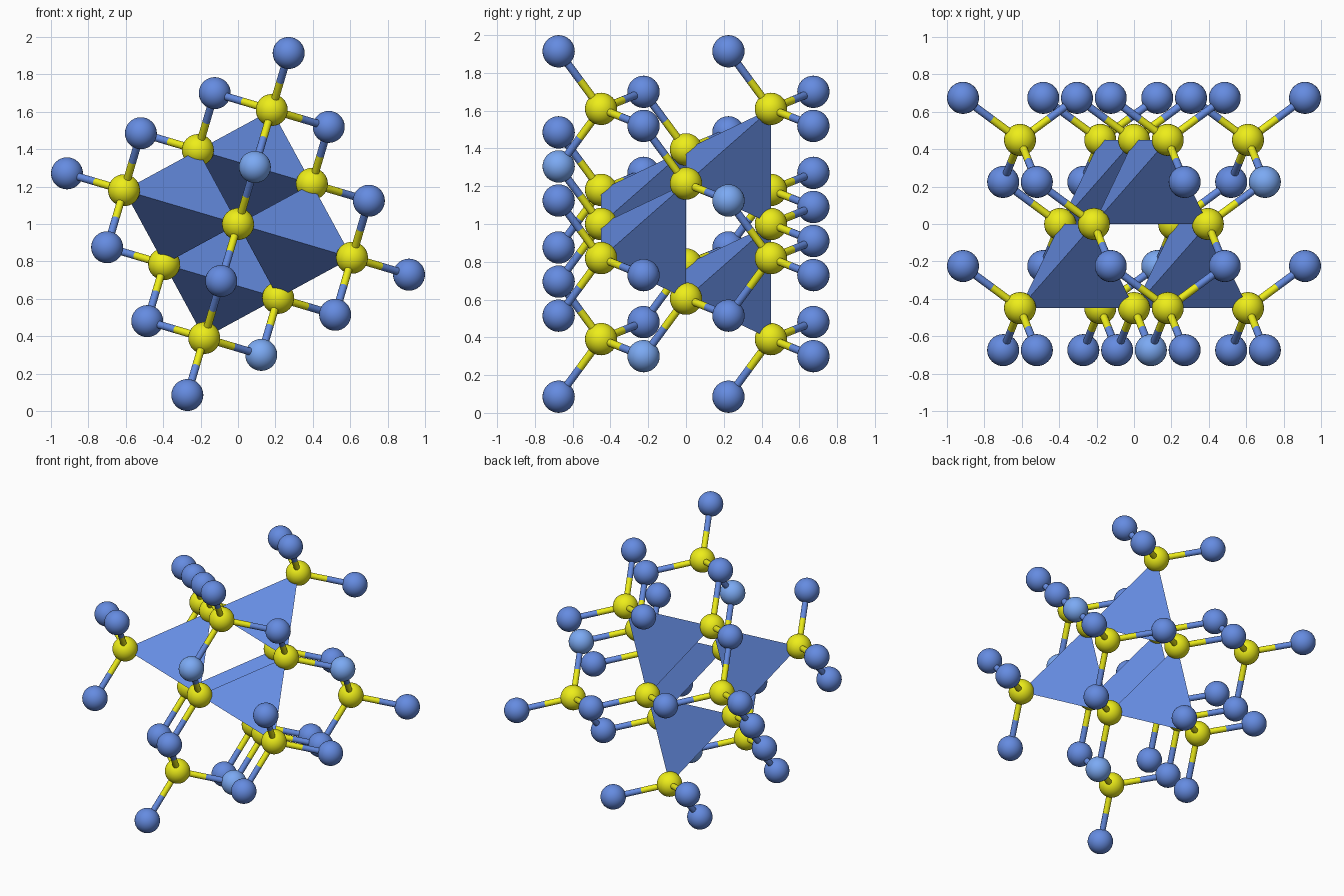
import bpy, bmesh
from mathutils import Vector

if "Cube" in bpy.data.objects:
    bpy.data.objects.remove(bpy.data.objects["Cube"])

# Lattice axes: two turned in the x-z plane, one along y
U = Vector((0.395, 0, 0.2145))
V = Vector((0.2145, 0, -0.395))
W = Vector((0, 0.4495, 0))
ATOM_R, BOND_R = 0.0855, 0.0205
OFFSETS = [(0.5, -0.5, -0.5), (-0.5, 0.5, -0.5), (0.5, 0.5, 0.5), (-0.5, -0.5, 0.5)]
LIGHT = [(0.5, -0.5, -1.5), (1.5, 0.5, 0.5), (-0.5, 1.5, -0.5), (0.5, 0.5, -0.5)]


def pos(c):
    return U * c[0] + V * c[1] + W * c[2] + Vector((0, 0, 1))


def add(p, q):
    return tuple(a + b for a, b in zip(p, q))


def material(name, rgb):
    m = bpy.data.materials.new(name)
    m.diffuse_color = (*rgb, 1)
    m.use_nodes = True
    m.node_tree.nodes["Principled BSDF"].inputs["Base Color"].default_value = m.diffuse_color
    return m


def make_mesh(name, mat, build, smooth=True):
    bm = bmesh.new()
    build(bm)
    for f in bm.faces:
        f.smooth = smooth and len(f.verts) <= 4
    me = bpy.data.meshes.new(name)
    bm.to_mesh(me)
    bm.free()
    me.materials.append(mat)
    return me


def place(name, me):
    ob = bpy.data.objects.new(name, me)
    bpy.context.collection.objects.link(ob)
    return ob


def sphere(bm):
    bmesh.ops.create_uvsphere(bm, u_segments=32, v_segments=16, radius=ATOM_R)


def rod(bm):
    bmesh.ops.create_cone(bm, cap_ends=True, segments=16, radius1=BOND_R, radius2=BOND_R, depth=1)


yellow = material("yellow", (0.85, 0.85, 0.01))
blue = material("blue", (0.13, 0.26, 0.75))
light_blue = material("light_blue", (0.2, 0.4, 0.9))

yellow_ball = make_mesh("yellow_ball", yellow, sphere)
blue_ball = make_mesh("blue_ball", blue, sphere)
light_ball = make_mesh("light_ball", light_blue, sphere)
yellow_rod = make_mesh("yellow_rod", yellow, rod)
blue_rod = make_mesh("blue_rod", blue, rod)


def half_bond(name, me, a, b):
    ob = place(name, me)
    ob.location = (a + b) / 2
    ob.rotation_euler = (b - a).to_track_quat('Z', 'Y').to_euler()
    ob.scale.z = (b - a).length


# Yellow atoms: corners and face centres of the cube
R = (-1, 0, 1)
sites = [(i, j, k) for i in R for j in R for k in R if (i + j + k) % 2 == 1]
outer = set()
for s in sites:
    place("yellow_atom", yellow_ball).location = pos(s)
    # Bonds, half yellow and half blue
    for d in OFFSETS:
        t = add(s, d)
        outer.add(t)
        a, b = pos(s), pos(t)
        half_bond("yellow_half_bond", yellow_rod, a, (a + b) / 2)
        half_bond("blue_half_bond", blue_rod, (a + b) / 2, b)

# Blue atoms at the bond ends
for t in sorted(outer):
    place("blue_atom", light_ball if t in LIGHT else blue_ball).location = pos(t)

# Tetrahedra around the four inner blue atoms
for c in [t for t in sorted(outer) if all(abs(x) < 1 for x in t)]:
    corners = [pos(add(c, [-x for x in d])) for d in OFFSETS]

    def tetra(bm):
        vs = [bm.verts.new(p) for p in corners]
        bmesh.ops.convex_hull(bm, input=vs)
        bmesh.ops.recalc_face_normals(bm, faces=bm.faces)

    place("tetrahedron", make_mesh("tetrahedron", blue, tetra, smooth=False))
